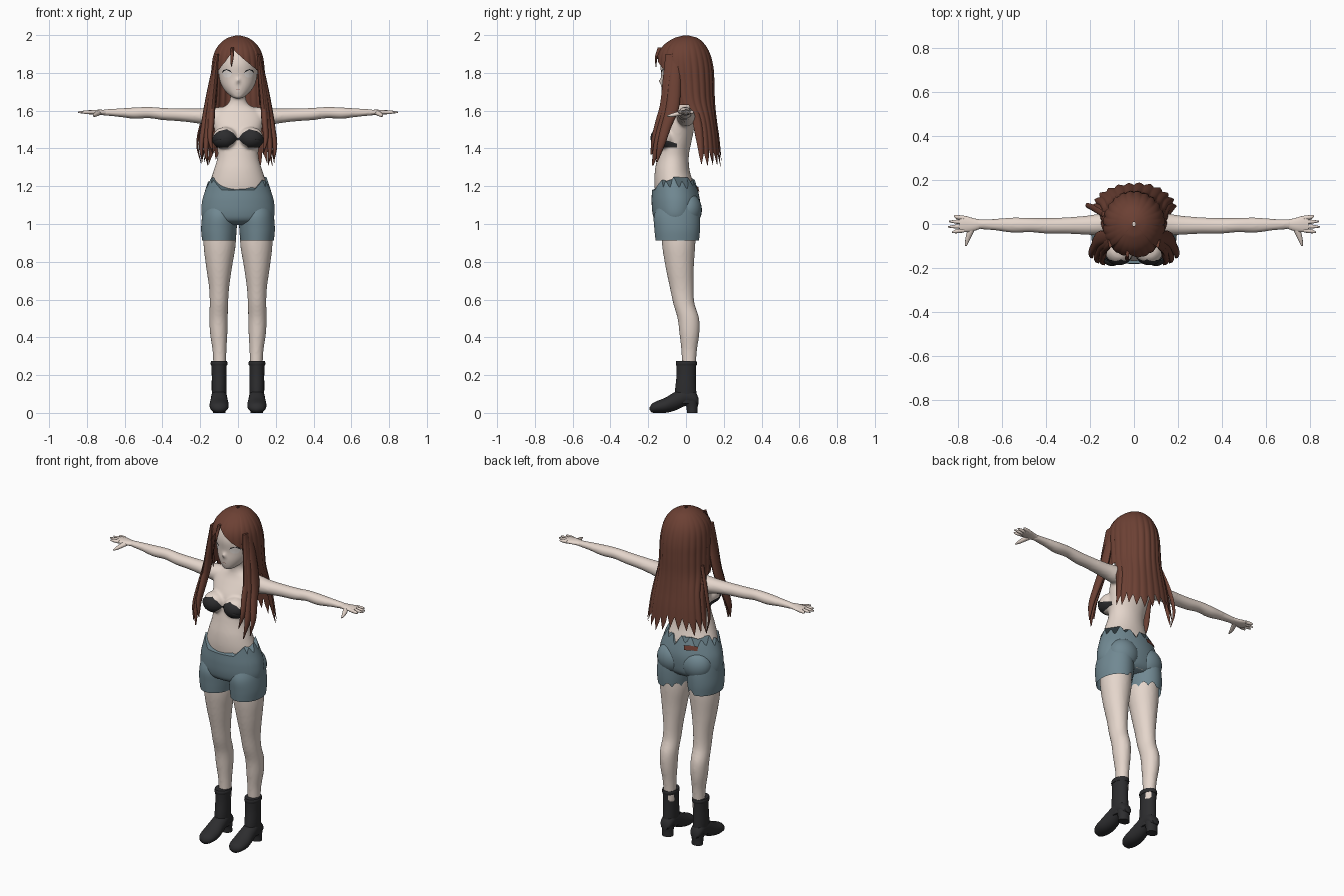
import bpy, bmesh, math, random
from mathutils import Vector

random.seed(4)
if "Cube" in bpy.data.objects:
    bpy.data.objects.remove(bpy.data.objects["Cube"])


def material(name, r, g, b):
    m = bpy.data.materials.new(name)
    m.use_nodes = True
    m.diffuse_color = (r, g, b, 1)
    node = m.node_tree.nodes["Principled BSDF"]
    node.inputs["Base Color"].default_value = (r, g, b, 1)
    node.inputs["Roughness"].default_value = 0.8
    return m


SKIN = material("skin", .78, .67, .6)
HAIR = material("auburn hair", .15, .052, .034)
DENIM = material("blue denim", .165, .25, .29)
BLACK = material("black leather", .026, .026, .028)
WHITE = material("eye white", .82, .76, .72)
LIP = material("lip line", .4, .2, .17)
PATCH = material("brown patch", .17, .05, .035)


def finish(name, verts, faces, mat):
    mesh = bpy.data.meshes.new(name)
    bm = bmesh.new()
    vs = [bm.verts.new(v) for v in verts]
    for f in faces:
        bm.faces.new([vs[i] for i in f])
    bmesh.ops.recalc_face_normals(bm, faces=bm.faces)
    bm.to_mesh(mesh)
    bm.free()
    mesh.materials.append(mat)
    ob = bpy.data.objects.new(name, mesh)
    bpy.context.collection.objects.link(ob)
    smooth(ob)
    return ob


def smooth(ob):
    bpy.ops.object.select_all(action='DESELECT')
    ob.select_set(True)
    bpy.context.view_layer.objects.active = ob
    bpy.ops.object.shade_smooth_by_angle(angle=math.radians(50))


def sample(rings, p):
    """Smoothly interpolate rings of (position, centre, radius, low, high)."""
    rings = sorted(rings)
    p = min(max(p, rings[0][0]), rings[-1][0])
    i = max(k for k in range(len(rings) - 1) if rings[k][0] <= p)
    a, b = rings[i], rings[i + 1]
    before, after = rings[max(i - 1, 0)], rings[min(i + 2, len(rings) - 1)]
    h = b[0] - a[0]
    t = (p - a[0]) / h
    out = []
    for k in range(1, 5):
        m = (b[k] - before[k]) / (b[0] - before[0]) * h
        n = (after[k] - a[k]) / (after[0] - a[0]) * h
        d = b[k] - a[k]
        out.append(a[k] + t * (m + t * (3 * d - 2 * m - n + t * (m + n - 2 * d))))
    return out


def shell(name, rings, mat, axis='z', side=1, n=24, steps=24, start=None, end=None,
          ridge=None, power=1, caps=True):
    """Loft elliptical rings; start and end may vary with the angle."""
    first, last = rings[0][0], rings[-1][0]
    verts, faces = [], []
    for j in range(steps + 1):
        for i in range(n):
            a = math.tau * i / n
            s = start(a) if start else first
            e = end(a) if end else last
            p = s + (e - s) * (j / steps) ** power
            c, r, lo, hi = sample(rings, p)
            k = ridge(i, p) if ridge else 1
            u = c + r * k * math.cos(a)
            v = (lo + hi) / 2 + (hi - lo) / 2 * k * math.sin(a)
            x, y, z = {'z': (u, v, p), 'x': (p, u, v), 'y': (u, p, v)}[axis]
            verts.append((x * side, y, z))
    for j in range(steps):
        for i in range(n):
            k = (i + 1) % n
            faces.append((j * n + i, j * n + k, j * n + n + k, j * n + n + i))
    if caps:
        faces += [tuple(range(n)), tuple(range(steps * n, steps * n + n))]
    return finish(name, verts, faces, mat)


def ball(name, centre, radii, mat):
    x, y, z = centre
    rings = []
    for i in range(11):
        t = math.pi * (i + .1) / 10.2
        s = math.sin(t)
        rings.append((z - radii[2] * math.cos(t), x, radii[0] * s, y - radii[1] * s, y + radii[1] * s))
    return shell(name, rings, mat, steps=14)


def decal(name, target, outline, mat, cy, side=1, lift=.005, middle=None):
    """Thin patch given as (angle from the front, height), laid on a surface."""
    m = Vector(middle) if middle else sum((Vector(p) for p in outline), Vector((0, 0))) / len(outline)
    edge = []
    for p, q in zip(outline, outline[1:] + outline[:1]):
        edge += [Vector(p).lerp(Vector(q), k / 4) for k in range(4)]
    n, layers, verts, faces = len(edge), 6, [], []
    for j in range(layers + 1):
        for p in edge:
            u, z = m.lerp(p, max(j, .05) / layers)
            d = Vector((math.sin(u) * side, -math.cos(u), 0))
            hit, where, _, _ = target.ray_cast(Vector((0, cy, z)) + d * .5, -d)
            verts.append((where if hit else Vector((0, cy, z)) + d * .1) + d * lift)
    for j in range(layers):
        for i in range(n):
            k = (i + 1) % n
            faces.append((j * n + i, j * n + k, j * n + n + k, j * n + n + i))
    faces.append(tuple(range(n)))
    return finish(name, verts, faces, mat)


# Body: overlapping volumes fused into one skin
torso = [(1, 0, .14, -.12, .05), (1.1, 0, .17, -.15, .06), (1.2, 0, .155, -.167, .045),
         (1.28, 0, .13, -.165, .02), (1.36, 0, .108, -.15, .015), (1.44, 0, .115, -.135, .03),
         (1.5, 0, .125, -.125, .042), (1.56, 0, .135, -.09, .05), (1.6, 0, .115, -.065, .045),
         (1.63, 0, .06, -.055, .035), (1.66, 0, .042, -.055, .03), (1.74, 0, .042, -.055, .03)]
head = [(1.665, 0, .022, -.118, -.07), (1.69, 0, .056, -.127, 0), (1.73, 0, .086, -.132, .06),
        (1.78, 0, .101, -.131, .09), (1.85, 0, .105, -.135, .11), (1.92, 0, .09, -.11, .1),
        (1.96, 0, .05, -.06, .06)]
leg = [(1.02, .095, .08, -.13, .05), (.9, .097, .086, -.128, .05), (.78, .1, .07, -.11, .042),
       (.66, .1, .053, -.085, .04), (.58, .101, .049, -.068, .045), (.5, .103, .049, -.045, .07),
       (.42, .102, .046, -.035, .071), (.33, .098, .037, -.025, .058), (.2, .096, .033, -.02, .05)]
arm = [(.08, 0, .05, 1.52, 1.62), (.14, 0, .05, 1.517, 1.617), (.2, -.005, .045, 1.53, 1.612),
       (.3, -.007, .038, 1.543, 1.612), (.4, -.008, .036, 1.55, 1.615), (.47, -.005, .033, 1.56, 1.62),
       (.55, -.005, .035, 1.557, 1.617), (.63, -.003, .027, 1.567, 1.612), (.72, 0, .022, 1.575, 1.606)]
parts = [shell("body", torso, SKIN, n=40, steps=40), shell("head", head, SKIN, n=32),
         ball("nose", (0, -.132, 1.757), (.009, .015, .015), SKIN)]
for s in (-1, 1):
    parts += [shell("leg", leg, SKIN, side=s, steps=40), shell("arm", arm, SKIN, 'x', s, steps=36),
              ball("breast", (s * .068, -.118, 1.455), (.066, .065, .06), SKIN)]
bpy.ops.object.select_all(action='DESELECT')
for ob in parts:
    ob.select_set(True)
body = parts[0]
bpy.context.view_layer.objects.active = body
bpy.ops.object.join()
fuse = body.modifiers.new("fuse", 'REMESH')
fuse.mode, fuse.voxel_size = 'VOXEL', .008
soften = body.modifiers.new("soften", 'SMOOTH')
soften.factor, soften.iterations = .5, 5
for m in ("fuse", "soften"):
    bpy.ops.object.modifier_apply(modifier=m)
for f in body.data.polygons:
    f.use_smooth = True
bpy.context.view_layer.update()

# Hands: palm, four spread fingers and a thumb
for s, word in ((1, "left"), (-1, "right")):
    palm = [(.69, 0, .018, 1.577, 1.604), (.73, -.003, .029, 1.577, 1.605),
            (.77, 0, .037, 1.579, 1.604), (.795, 0, .034, 1.582, 1.602)]
    shell(word + "_palm", palm, SKIN, 'x', s, steps=12)
    for k, tip in enumerate((.82, .842, .847, .828)):
        y = .028 - .019 * k
        finger = [(.775, y, .01, 1.582, 1.602), (.81, y * 1.15, .009, 1.583, 1.601),
                  (tip, y * 1.3, .003, 1.588, 1.596)]
        shell(word + "_finger", finger, SKIN, 'x', s, n=10, steps=8)
    thumb = [(-.1, .765, .004, 1.568, 1.576), (-.07, .757, .011, 1.567, 1.587),
             (-.03, .742, .016, 1.574, 1.598), (0, .725, .015, 1.58, 1.602)]
    shell(word + "_thumb", [(p, c * s, r, l, h) for p, c, r, l, h in thumb], SKIN, 'y', n=12, steps=10)

# Shorts: torn waistband, seat and two legs


def waist_edge(a):
    x, front = abs(math.cos(a)), math.sin(a) < 0
    if front and x < .5:
        return 1.18
    if front and x < .85:
        return 1.18 + (x - .5) * .16
    return 1.215 + .022 * math.cos(a * 16) + .012 * math.cos(a * 7)


def torn_hem(a):
    inner_back = math.cos(a) < .1 and math.sin(a) > 0
    return .912 + (.025 * abs(math.sin(a * 6)) if inner_back else 0)


hips = [(.995, 0, .13, -.12, .04), (1.015, 0, .175, -.16, .06), (1.05, 0, .193, -.176, .07),
        (1.12, 0, .19, -.182, .074), (1.18, 0, .173, -.18, .062), (1.26, 0, .147, -.176, .038)]
shorts = shell("shorts", hips, DENIM, n=96, steps=20, end=waist_edge)
shorts_leg = [(1.1, .095, .085, -.15, .065), (1.04, .098, .092, -.17, .074), (.97, .101, .094, -.167, .074),
              (.905, .101, .088, -.16, .068)]
for s, word in ((1, "left"), (-1, "right")):
    shell(word + "_shorts_leg", shorts_leg, DENIM, side=s, n=48, steps=14, end=torn_hem, caps=False)
    ball(word + "_seat", (s * .083, .01, 1.075), (.09, .074, .09), DENIM)
bpy.context.view_layer.update()
decal("back_patch", shorts, [(3.5, 1.17), (4.1, 1.175), (4.15, 1.195), (3.75, 1.2), (3.45, 1.195)],
      PATCH, -.03, lift=.009)

# Bikini top and face details laid on the skin
cup = [(.05, 1.455), (.2, 1.482), (.45, 1.502), (.7, 1.49), (.95, 1.45), (1.5, 1.425),
       (1.5, 1.405), (.9, 1.405), (.45, 1.405), (.2, 1.427), (.05, 1.445)]
eye = [(.48 + .23 * math.cos(k * .628), 1.795 + .021 * math.sin(k * .628)) for k in range(10)]
lash = [(.24, 1.8), (.32, 1.815), (.48, 1.82), (.66, 1.814), (.76, 1.798),
        (.66, 1.809), (.48, 1.815), (.32, 1.81)]
for s, word in ((1, "left"), (-1, "right")):
    decal(word + "_bikini_cup", body, cup, BLACK, -.04, s, .007, (.5, 1.45))
    decal(word + "_eye", body, eye, WHITE, 0, s, .002)
    decal(word + "_eyelash", body, lash, BLACK, 0, s, .005, (.48, 1.817))
decal("bikini_bridge", body, [(-.08, 1.445), (.08, 1.445), (.08, 1.455), (-.08, 1.455)], BLACK, -.04, lift=.007)
decal("mouth", body, [(-.1, 1.711), (.1, 1.711), (.08, 1.714), (-.08, 1.714)], LIP, 0, lift=.003)

# Boots: shaft, foot and block heel
shaft = [(.272, .1, .041, -.05, .055), (.2, .1, .039, -.05, .052), (.12, .1, .039, -.058, .054),
         (.05, .1, .036, -.06, .06)]
cuff = [(.25, .1, .042, -.052, .056), (.262, .1, .045, -.054, .058), (.274, .1, .042, -.052, .056)]
foot = [(.066, .1, .022, .045, .08), (.05, .1, .035, .04, .11), (0, .1, .04, .038, .135),
        (-.06, .1, .046, .012, .11), (-.11, .1, .051, 0, .08), (-.16, .1, .045, 0, .06),
        (-.185, .1, .028, .003, .045), (-.192, .1, .008, .015, .03)]
heel = [(0, .1, .033, .005, .062), (.03, .1, .033, .002, .062), (.065, .1, .037, -.01, .066)]
for s, word in ((1, "left"), (-1, "right")):
    for part, rings, axis in (("shaft", shaft, 'z'), ("cuff", cuff, 'z'), ("foot", foot, 'y'), ("heel", heel, 'z')):
        mirrored = [(p, c * s, r, l, h) for p, c, r, l, h in rings]
        shell(word + "_boot_" + part, mirrored, BLACK, axis)

# Hair: one ridged sheet from the crown, with fringe, sides and ragged back
jag = [random.uniform(0, .05) for _ in range(40)]


def hair_end(a):
    x, y = .14 * math.cos(a), math.sin(a)
    if y < -.68:
        return 1.925 - (x + .03) * .85 if x > -.03 else 1.915 + (x + .03) * 1.4
    if y < .03:
        return 1.63
    k = a * 24 / math.tau
    return 1.3 + jag[int(k)] + .07 * abs(k % 1 - .5) * 2


def hair_ridge(i, z):
    return 1 + .035 * min(1, (2 - z) * 5) * (abs(math.sin(math.pi * i / 8)) - .7)


mop = [(1.999, 0, .008, -.01, .01), (1.985, 0, .055, -.06, .06), (1.95, 0, .1, -.115, .1),
       (1.9, 0, .128, -.148, .128), (1.83, 0, .14, -.156, .145), (1.75, 0, .143, -.15, .15),
       (1.65, 0, .148, -.13, .153), (1.55, 0, .16, -.06, .163), (1.45, 0, .176, -.05, .177),
       (1.28, 0, .198, -.06, .192)]
hair = shell("hair", mop, HAIR, n=192, steps=36, end=hair_end, ridge=hair_ridge, power=1.6, caps=False)

# Long front locks and loose strands
lock = [(1.9, .108, .012, -.1, -.05), (1.75, .13, .02, -.115, -.05), (1.6, .15, .022, -.13, -.06),
        (1.5, .16, .022, -.155, -.1), (1.4, .17, .016, -.175, -.135), (1.31, .16, .002, -.18, -.172)]
for s, word in ((1, "left"), (-1, "right")):
    for out, back, cut in ((0, 0, 0), (.02, .022, .03), (-.018, -.008, .1)):
        rings = [(z + cut * (1.9 - z), x + out * (1.9 - z) * 2.5, r * .8, l + back, h + back)
                 for z, x, r, l, h in lock]
        shell(word + "_front_lock", rings, HAIR, side=s, n=12, steps=30)
shell("fringe_strand", [(1.935, -.03, .008, -.15, -.12), (1.88, -.032, .009, -.165, -.15),
                        (1.83, -.036, .001, -.16, -.157)], HAIR, n=8, steps=10)
shell("loose_strand", [(1.7, -.14, .006, .03, .06), (1.55, -.19, .007, .06, .09),
                       (1.42, -.215, .006, .075, .095), (1.32, -.195, .001, .08, .084)], HAIR, n=8, steps=20)
